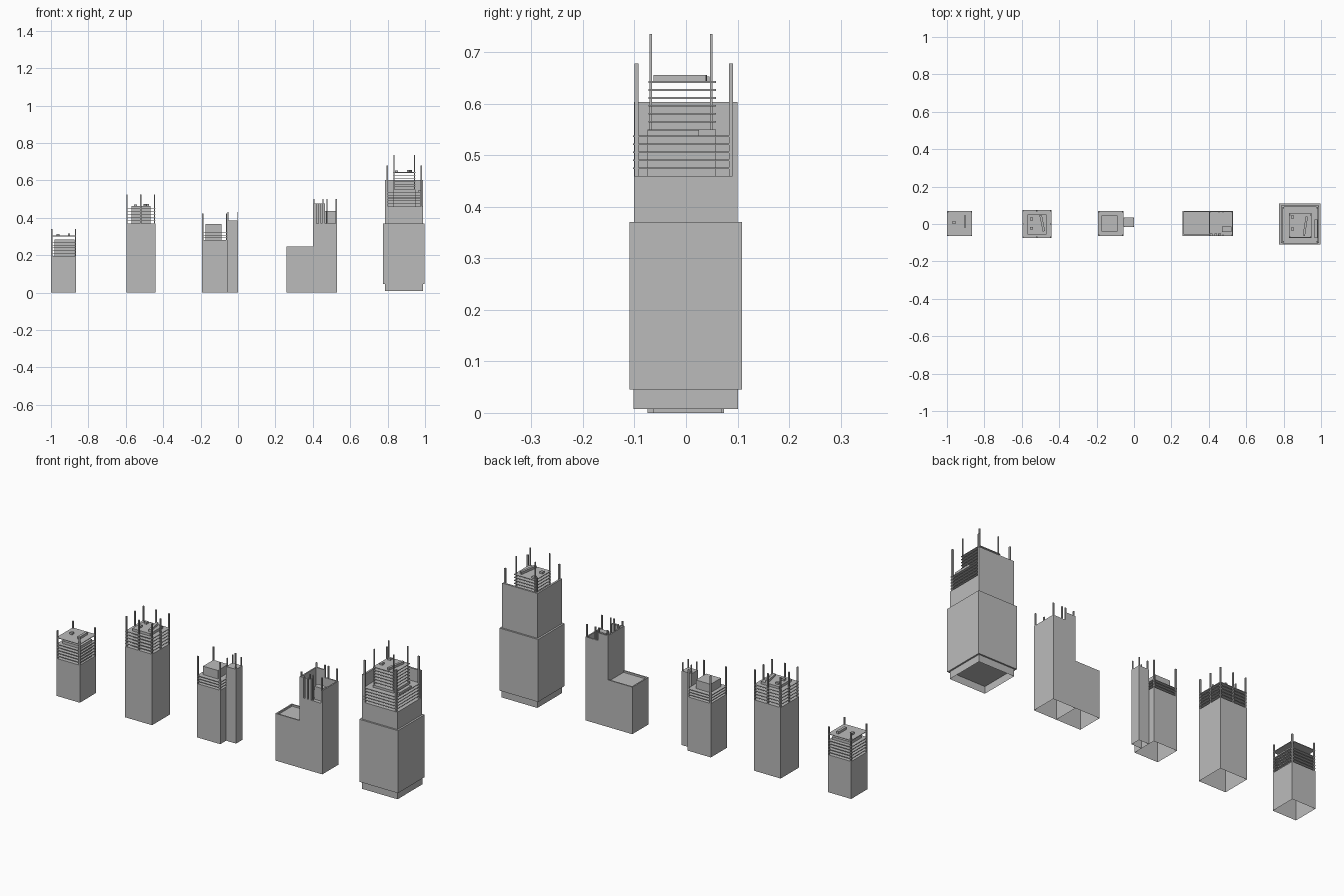
import bpy, bmesh
from mathutils import Matrix, Vector

cube = bpy.data.objects.get("Cube")
if cube:
    bpy.data.objects.remove(cube, do_unlink=True)

grey = bpy.data.materials.new("concrete_grey")
grey.use_nodes = True
colour = (0.5, 0.5, 0.5, 1)
grey.diffuse_color = colour
grey.node_tree.nodes["Principled BSDF"].inputs["Base Color"].default_value = colour


def make(name, boxes, open_bottom=False):
    """One object from boxes given as (x0, x1, y0, y1, z0, z1, turn)."""
    bm = bmesh.new()
    for x0, x1, y0, y1, z0, z1, *turn in boxes:
        mid = Vector((x0 + x1, y0 + y1, z0 + z1)) / 2
        mat = (Matrix.Translation(mid) @ Matrix.Rotation(turn[0] if turn else 0, 4, 'Z')
               @ Matrix.Diagonal((x1 - x0, y1 - y0, z1 - z0, 1)))
        bmesh.ops.create_cube(bm, size=1, matrix=mat)
    if open_bottom:
        bm.normal_update()
        under = [f for f in bm.faces if f.normal.z < -0.5]
        bmesh.ops.delete(bm, geom=under, context='FACES')
    mesh = bpy.data.meshes.new(name)
    bm.to_mesh(mesh)
    bm.free()
    mesh.materials.append(grey)
    bpy.context.collection.objects.link(bpy.data.objects.new(name, mesh))


def slabs(name, area, start, step, count, thick=0.003):
    make(name, [(*area, start + i * step - thick, start + i * step) for i in range(count)])


def posts(name, spots, z0, z1, w=0.007):
    make(name, [(x - w / 2, x + w / 2, y - w / 2, y + w / 2, z0, z1) for x, y in spots])


def corners(x0, x1, y0, y1):
    return [(x, y) for x in (x0, x1) for y in (y0, y1)]


# Smallest tower: body, floors, raised roof slab
area = (-1.0, -0.865, -0.065, 0.07)
make("small_tower_body", [(*area, 0, 0.195)], True)
make("small_tower_core", [(-0.98, -0.875, -0.045, 0.05, 0.195, 0.284)])
slabs("small_tower_floors", area, 0.21, 0.015, 5)
slabs("small_tower_roof", area, 0.304, 0, 1)
posts("small_tower_posts", corners(-0.996, -0.869, -0.061, 0.066), 0.195, 0.34)
make("small_tower_roof_boxes", [(-0.91, -0.897, -0.02, 0.045, 0.304, 0.316),
                                (-0.97, -0.955, 0, 0.015, 0.304, 0.314)])

# Square tower with posts on corners and sides
area = (-0.597, -0.442, -0.075, 0.074)
make("square_tower_body", [(*area, 0, 0.369)], True)
make("square_tower_core", [(-0.57, -0.467, -0.055, 0.05, 0.369, 0.462)])
slabs("square_tower_floors", area, 0.385, 0.016, 5)
posts("square_tower_posts", corners(-0.593, -0.446, -0.071, 0.07)
      + [(-0.52, -0.071), (-0.52, 0.07), (-0.593, 0), (-0.446, 0)], 0.369, 0.525)
make("square_tower_roof_boxes", [(-0.497, -0.484, -0.04, 0.05, 0.462, 0.474, 0.2),
                                 (-0.555, -0.54, 0.02, 0.035, 0.462, 0.472),
                                 (-0.555, -0.54, -0.03, -0.015, 0.462, 0.472)])

# Tower with a side shaft
area = (-0.192, -0.057, -0.064, 0.07)
make("shaft_tower_body", [(*area, 0, 0.28)], True)
make("side_shaft", [(-0.057, 0.0, -0.016, 0.035, 0, 0.386)], True)
make("shaft_tower_core", [(-0.173, -0.088, -0.04, 0.045, 0.28, 0.366)])
slabs("shaft_tower_floors", area, 0.294, 0.014, 3)
posts("shaft_tower_posts", corners(-0.188, -0.061, -0.06, 0.066), 0.28, 0.422)
posts("side_shaft_posts", corners(-0.053, -0.004, -0.012, 0.031), 0.386, 0.43, 0.005)

# Stepped tower: low wing with a parapet, tall part with high walls
x0, xm, x1, y0, y1 = 0.26, 0.4, 0.53, -0.064, 0.07
t = 0.007
make("low_wing", [(x0, xm, y0, y1, 0, 0.236)], True)
make("low_wing_parapet", [(x0, xm, y0, y0 + t, 0.236, 0.245),
                          (x0, xm, y1 - t, y1, 0.236, 0.245),
                          (x0, x0 + t, y0, y1, 0.236, 0.245)])
make("stepped_tower_body", [(xm, x1, y0, y1, 0, 0.368)], True)
make("stepped_tower_walls", [(xm, xm + t, y0, y1, 0.368, 0.475),
                             (xm, 0.455, y1 - t, y1, 0.368, 0.475),
                             (0.455, x1, y1 - t, y1, 0.368, 0.435),
                             (x1 - t, x1, y0, y1, 0.368, 0.435)])
make("stepped_tower_front_columns", [(x, x + 0.014, y0, y0 + 0.014, 0.368, 0.475)
                                     for x in (0.407, 0.43, 0.45)])
make("stepped_tower_front_box", [(0.47, 0.52, y0 + 0.02, y0 + 0.05, 0.368, 0.435)])
posts("stepped_tower_posts", [(x, y) for x in (0.407, 0.455, 0.475, 0.525)
                              for y in (y0 + 0.005, y1 - 0.005)], 0.368, 0.5, 0.006)

# Largest tower: tiers, walls on two sides, two stacks of floors
make("large_tower_base", [(0.785, 0.99, -0.102, 0.101, 0.008, 0.045)], True)
make("large_tower_lower_tier", [(0.775, 0.998, -0.11, 0.109, 0.045, 0.37)])
make("large_tower_upper_tier", [(0.785, 0.988, -0.101, 0.1, 0.37, 0.46)])
make("large_tower_walls", [(0.785, 0.795, -0.101, 0.1, 0.46, 0.603),
                           (0.785, 0.988, 0.09, 0.1, 0.46, 0.603)])
make("large_tower_core", [(0.83, 0.95, -0.075, 0.058, 0.46, 0.55)])
slabs("large_tower_lower_floors", (0.793, 0.985, -0.103, 0.093), 0.476, 0.0155, 5)
slabs("large_tower_upper_floors", (0.828, 0.95, -0.073, 0.058), 0.566, 0.0155, 6)
posts("large_tower_outer_posts", corners(0.797, 0.979, -0.096, 0.087), 0.46, 0.678, 0.008)
posts("large_tower_inner_posts", corners(0.833, 0.943, -0.068, 0.049), 0.55, 0.735, 0.005)
make("large_tower_roof_boxes", [(0.91, 0.922, -0.063, 0.04, 0.643, 0.656, -0.15),
                                (0.84, 0.856, 0.03, 0.046, 0.643, 0.653),
                                (0.84, 0.856, -0.035, -0.02, 0.643, 0.653),
                                (0.964, 0.982, -0.075, 0.025, 0.538, 0.549)])
